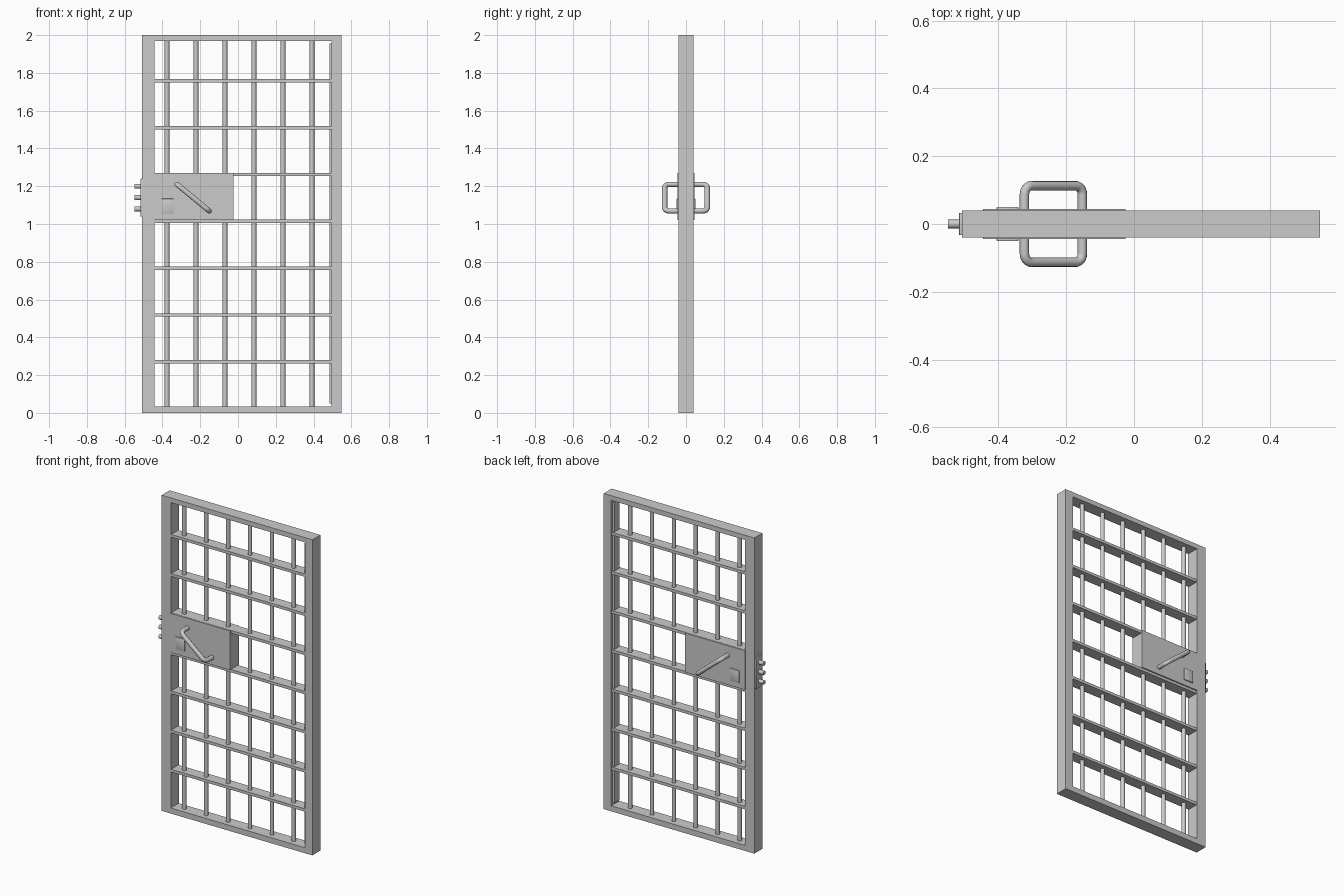
import bpy, bmesh, math
from mathutils import Vector

if "Cube" in bpy.data.objects:
    bpy.data.objects.remove(bpy.data.objects["Cube"])


def finish(name, bm, smooth=False):
    me = bpy.data.meshes.new(name)
    bm.to_mesh(me)
    bm.free()
    ob = bpy.data.objects.new(name, me)
    bpy.context.collection.objects.link(ob)
    if smooth:
        bpy.ops.object.select_all(action='DESELECT')
        ob.select_set(True)
        bpy.context.view_layer.objects.active = ob
        bpy.ops.object.shade_smooth_by_angle(angle=math.radians(35))
    return ob


def box(name, x, y, z, bevel=0):
    bm = bmesh.new()
    bmesh.ops.create_cube(bm, size=1)
    for v in bm.verts:
        v.co = [(a + b) / 2 + c * (b - a) for c, (a, b) in zip(v.co, (x, y, z))]
    if bevel:
        bmesh.ops.bevel(bm, geom=bm.edges[:], offset=bevel, segments=2,
                        profile=0.5, affect='EDGES')
    return finish(name, bm, bevel > 0)


def rod(name, a, b, r, sides=16):
    a, b = Vector(a), Vector(b)
    bm = bmesh.new()
    bmesh.ops.create_cone(bm, cap_ends=True, segments=sides, radius1=r,
                          radius2=r, depth=(b - a).length)
    rot = (b - a).to_track_quat('Z', 'Y')
    for v in bm.verts:
        v.co = rot @ v.co + (a + b) / 2
    return finish(name, bm, True)


L, R, IL, IR, D = -0.507, 0.549, -0.443, 0.496, 0.04

# Outer frame
box("left_stile", (L, IL), (-D, D), (0, 2))
box("right_stile", (IR, R), (-D, D), (0, 2))
box("top_rail", (IL, IR), (-D, D), (1.97, 2))
box("bottom_rail", (IL, IR), (-D, D), (0, 0.035))
box("hinge_side_strip", (0.484, IR), (-0.025, 0.025), (0.05, 1.955))

# Grille: flat cross bars and round uprights
for i in range(7):
    z = 0.27 + i * 0.248
    box(f"cross_bar_{i + 1}", (IL, IR), (-0.036, 0.036), (z - 0.009, z + 0.009))
for i in range(6):
    x = -0.376 + i * 0.1535
    rod(f"vertical_bar_{i + 1}", (x, 0, 0.03), (x, 0, 1.975), 0.0125)

# Lock case, edge plate and bolts
box("lock_case", (-0.445, -0.025), (-0.044, 0.044), (1.022, 1.27))
box("bolt_plate", (-0.516, L + 0.002), (-0.033, 0.033), (1.04, 1.24), 0.003)
for i, z in enumerate((1.08, 1.14, 1.2)):
    rod(f"lock_bolt_{i + 1}", (-0.549, 0, z), (-0.49, 0, z), 0.013)


# Handle path: a U with rounded corners lying on a slanted line
def handle(name, s):
    top, low = Vector((-0.323, 0, 1.21)), Vector((-0.152, 0, 1.069))
    along = (low - top).normalized()
    out = Vector((0, s, 0))
    reach, r = 0.113, 0.026
    pts = [top + out * 0.03]
    for end, d, order in ((top, along, 1), (low, -along, -1)):
        c = end + d * r + out * (reach - r)
        arc = [c - d * r * math.cos(t * math.pi / 12) + out * r * math.sin(t * math.pi / 12)
               for t in range(7)]
        pts += arc[::order]
    pts.append(low + out * 0.03)
    cu = bpy.data.curves.new(name, 'CURVE')
    cu.dimensions = '3D'
    cu.bevel_depth = 0.014
    cu.bevel_resolution = 3
    cu.use_fill_caps = True
    sp = cu.splines.new('POLY')
    sp.points.add(len(pts) - 1)
    for p, co in zip(sp.points, pts):
        p.co = (*co, 1)
    sp.use_smooth = True
    ob = bpy.data.objects.new(name, cu)
    bpy.context.collection.objects.link(ob)


# Handle and keyhole cover on both faces
for side, s in (("front", -1), ("back", 1)):
    handle(f"{side}_handle", s)
    box(f"{side}_keyhole_cover", (-0.405, -0.341), sorted((s * 0.035, s * 0.05)),
        (1.056, 1.134), 0.002)
